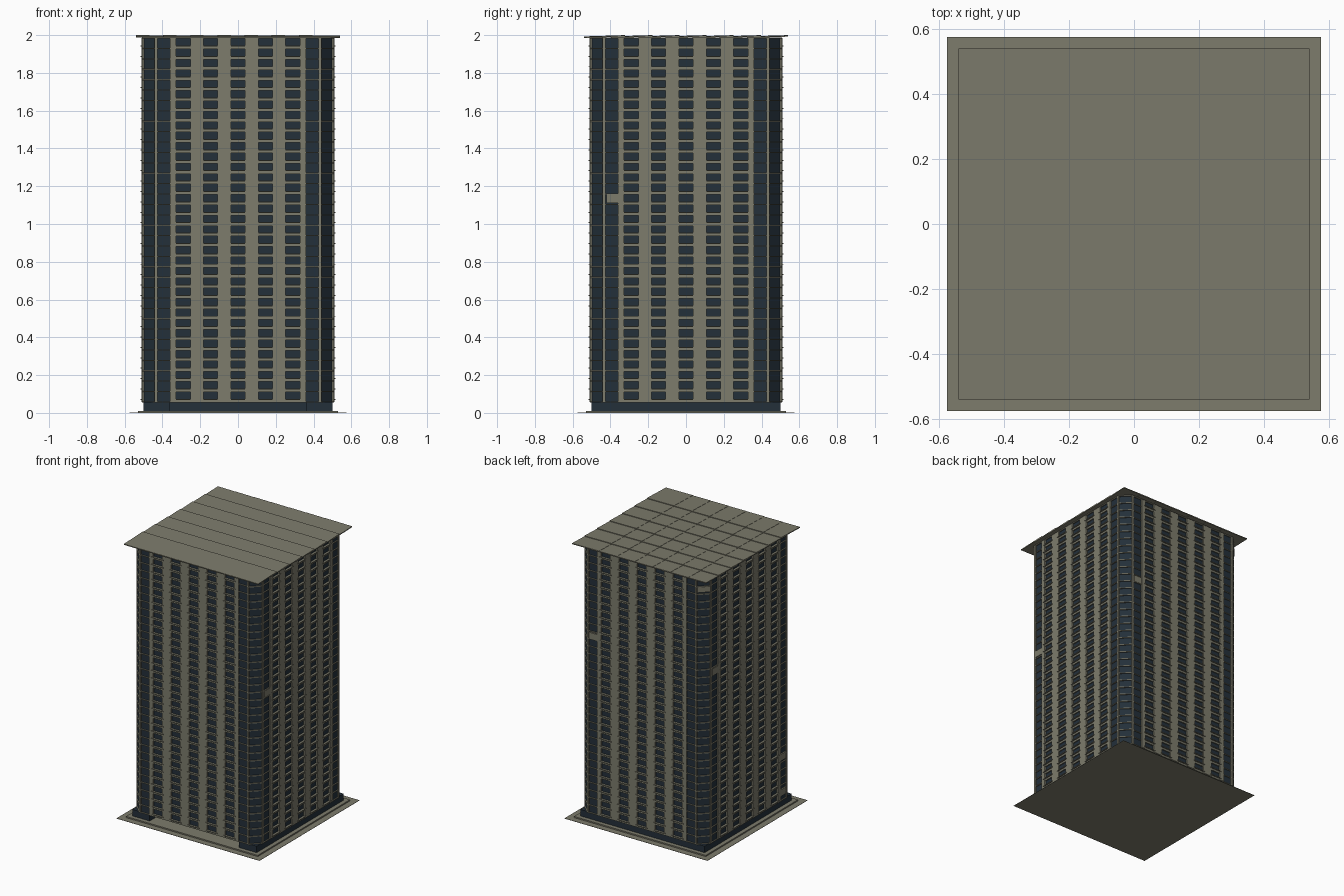
import bpy, bmesh
from math import pi
from mathutils import Matrix, Vector

cube = bpy.data.objects.get("Cube")
if cube:
    bpy.data.objects.remove(cube, do_unlink=True)


def material(name, rgb):
    mat = bpy.data.materials.new(name)
    mat.use_nodes = True
    mat.diffuse_color = (*rgb, 1)
    mat.node_tree.nodes["Principled BSDF"].inputs["Base Color"].default_value = (*rgb, 1)
    return mat


CONCRETE = material("warm grey concrete", (0.205, 0.2, 0.15))
GLASS = material("dark blue glass", (0.017, 0.029, 0.042))


def box(bm, x, y, z, rot=Matrix()):
    """Box between the (low, high) pairs x, y and z, then rotated."""
    size = Vector((x[1] - x[0], y[1] - y[0], z[1] - z[0]))
    mid = Vector((sum(x) / 2, sum(y) / 2, sum(z) / 2))
    bmesh.ops.create_cube(bm, size=1, matrix=rot @ Matrix.Translation(mid) @ Matrix.Diagonal((*size, 1)))


def chamfered_slab(bm, half, cut, z0, z1):
    """Square prism with cut corners."""
    pts = []
    for k in range(4):
        turn = Matrix.Rotation(k * pi / 2, 3, 'Z')
        pts += [turn @ Vector((-cut, -half, z0)), turn @ Vector((cut, -half, z0))]
    face = bm.faces.new([bm.verts.new(p) for p in pts])
    up = bmesh.ops.extrude_face_region(bm, geom=[face])
    verts = [v for v in up["geom"] if isinstance(v, bmesh.types.BMVert)]
    bmesh.ops.translate(bm, verts=verts, vec=(0, 0, z1 - z0))
    bmesh.ops.recalc_face_normals(bm, faces=bm.faces)


def finish(bm, name, mat):
    mesh = bpy.data.meshes.new(name)
    bm.to_mesh(mesh)
    bm.free()
    mesh.materials.append(mat)
    obj = bpy.data.objects.new(name, mesh)
    bpy.context.collection.objects.link(obj)
    return obj


HALF, CUT = 0.5, 0.44
BASE, TOP, FLOORS = 0.058, 1.984, 35
PITCH = (TOP - BASE) / FLOORS
BAY = 0.145
SIDES = [Matrix.Rotation(k * pi / 2, 4, 'Z') for k in range(4)]

# Ground sheet and plinth
bm = bmesh.new()
box(bm, (-0.575, 0.575), (-0.575, 0.575), (0, 0.002))
finish(bm, "ground_sheet", CONCRETE)
bm = bmesh.new()
box(bm, (-0.53, 0.53), (-0.53, 0.53), (0.002, 0.011))
finish(bm, "plinth", CONCRETE)

# Lobby with a recessed front entrance
bm = bmesh.new()
box(bm, (-HALF, HALF), (-0.4, HALF), (0.011, BASE))
for s in (-1, 1):
    box(bm, sorted((s * 0.36, s * HALF)), (-HALF, -0.4), (0.011, BASE))
finish(bm, "lobby", GLASS)

# Glazed tower core with cut corners
bm = bmesh.new()
chamfered_slab(bm, HALF, CUT, BASE, TOP)
finish(bm, "glass_tower", GLASS)

# Thin floor edges around the whole tower
bm = bmesh.new()
for i in range(FLOORS + 1):
    z = BASE + i * PITCH
    chamfered_slab(bm, HALF + 0.008, CUT + 0.003, z - 0.003, z + 0.003)
finish(bm, "floor_edges", CONCRETE)

# Vertical columns and corner mullions
bm = bmesh.new()
for side in SIDES:
    for i in range(-2, 2):
        x = (i + 0.5) * BAY
        box(bm, (x - 0.035, x + 0.035), (-0.511, -0.49), (BASE, TOP), side)
    for s in (-1, 1):
        box(bm, sorted((s * 0.327, s * 0.36)), (-0.511, -0.49), (BASE, TOP), side)
        box(bm, sorted((s * 0.427, s * 0.442)), (-0.508, -0.49), (BASE, TOP), side)
finish(bm, "columns", CONCRETE)

# Spandrels and projecting sills, one per window
spandrels, sills = bmesh.new(), bmesh.new()
for side in SIDES:
    for i in range(-2, 3):
        x = i * BAY
        for f in range(FLOORS):
            z = BASE + f * PITCH
            box(spandrels, (x - 0.04, x + 0.04), (-0.507, -0.49), (z, z + 0.014), side)
            box(sills, (x - 0.048, x + 0.048), (-0.516, -0.49), (z + 0.011, z + 0.016), side)
finish(spandrels, "spandrels", CONCRETE)
finish(sills, "window_sills", CONCRETE)

# Odd blank panels in the corner bays: side number, position along side, height
bm = bmesh.new()
for side, x, z in ((1, -0.39, 1.135), (2, -0.39, 1.347), (3, 0.39, 0.374),
                   (3, 0.39, 0.117), (3, -0.39, 1.296)):
    box(bm, (x - 0.032, x + 0.032), (-0.51, -0.495), (z - 0.024, z + 0.024), SIDES[side])
corner = Matrix.Rotation(-0.75 * pi, 4, 'Z')
face_y = (HALF + CUT) / 2 ** 0.5
box(bm, (-0.043, 0.043), (-face_y - 0.012, -face_y + 0.01), (1.89, 1.93), corner)
finish(bm, "blank_panels", CONCRETE)

# Roof of overlapping tiles, each lifted at its back and left edges
TILES, TILE, STEP, THICK = 7, 0.218, 0.1437, 0.006
bm = bmesh.new()
tilt = Matrix.Rotation(0.032, 4, 'X') @ Matrix.Rotation(0.01, 4, 'Y')
for i in range(TILES):
    for j in range(TILES):
        centre = Vector(((i - 3) * STEP, (j - 3) * STEP, 1.9924))
        bmesh.ops.create_cube(bm, size=1, matrix=Matrix.Translation(centre) @ tilt
                              @ Matrix.Diagonal((TILE, TILE, THICK, 1)))
finish(bm, "roof_tiles", CONCRETE)
